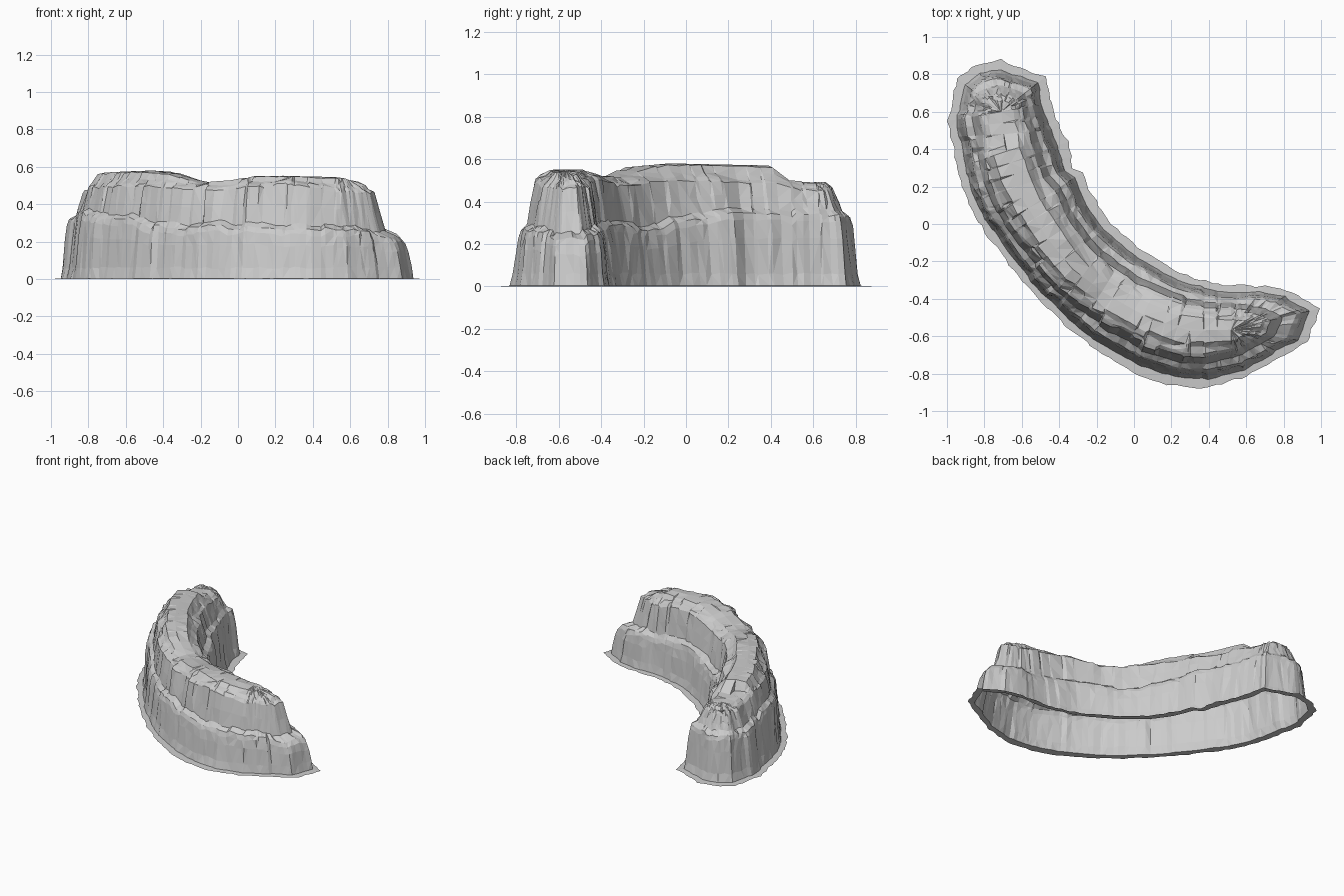
import bpy, bmesh, random
from mathutils import Vector, noise

if "Cube" in bpy.data.objects:
    bpy.data.objects.remove(bpy.data.objects["Cube"])

random.seed(7)

# Footprint of the cliff (skirt edge), clockwise from the west side
OUTLINE = [(-1.0, .55), (-.95, .78), (-.87, .84), (-.71, .88), (-.47, .79), (-.43, .6),
           (-.35, .44), (-.32, .3), (-.27, .28), (-.24, .19), (-.12, 0), (.05, -.14), (.25, -.26),
           (.45, -.32), (.7, -.33), (.85, -.36), (1.0, -.45), (.93, -.63), (.6, -.82),
           (.4, -.88), (.2, -.87), (0, -.8), (-.2, -.68), (-.4, -.52), (-.6, -.31),
           (-.8, -.05), (-.93, .2), (-.97, .4)]
# Ridge line: x, y, top height, rim height, ledge height
SPINE = [(-.71, .6, .49, .465, .33), (-.69, .42, .50, .48, .32), (-.68, .39, .57, .50, .34),
         (-.6, .14, .575, .51, .34), (-.46, -.08, .58, .51, .32), (-.33, -.24, .565, .51, .28),
         (-.17, -.36, .515, .49, .27), (0, -.46, .53, .495, .28), (.1, -.51, .55, .51, .28),
         (.3, -.57, .55, .52, .27), (.52, -.565, .545, .48, .25)]


def resample(points, step, jitter):
    """Walk round a closed outline at roughly even steps."""
    pts = [Vector(p) for p in points]
    out = []
    for a, b in zip(pts, pts[1:] + pts[:1]):
        n = max(1, round((b - a).length / step))
        for i in range(n):
            j = random.uniform(-jitter, jitter) if i else 0
            out.append(a.lerp(b, (i + j) / n))
    return out


def blocks(n, amount):
    """Stepped offsets shared by short runs of columns: vertical rock joints."""
    out = []
    while len(out) < n:
        out += [random.uniform(-amount, amount)] * random.choice((2, 2, 3, 4, 5))
    return out[:n]


edge = resample(OUTLINE, .036, .3)
# Ridge samples that both sides of the cliff meet at
spine = []
for a, b in zip(SPINE, SPINE[1:]):
    n = max(1, round((Vector(b[:2]) - Vector(a[:2])).length / .065))
    spine += [[p + (q - p) * i / n for p, q in zip(a, b)] for i in range(n)]
spine.append(list(SPINE[-1]))

n = len(edge)
low, high, cap = blocks(n, .035), blocks(n, .05), blocks(n, .03)
sag = blocks(n, .012)

# Each column climbs from skirt to ridge: (inward fraction, height)
columns = []
for i, e in enumerate(edge):
    s = min(spine, key=lambda q: (Vector(q[:2]) - e).length)
    c = Vector(s[:2])
    top, rim, ledge = s[2:]
    dist = (e - c).length
    scale = min(1, .28 / dist)
    # the long east tip has a lower, wider shelf; the north end leans back more
    tip = min(1, max(0, (dist - .28) / .16)) if s is spine[-1] else 0
    lean = .05 * min(1, max(0, (s[1] - .25) / .2))
    ledge += sag[i] + .02 * noise.noise((e.x * 4, e.y * 4, 1)) - .02 * tip
    rim += sag[i - 3] * .5
    a = low[i] * scale + lean - .06 * tip
    b = high[i] * scale + lean
    d = cap[i]
    z1, z2 = .35 - .1 * tip, .88 - .35 * tip
    prof = [(0, 0), (.16 + a * .6, .003), (.20 + a * .8, .06),
            (.245 + a, ledge * .66), (.28 + a, ledge - .03),
            (.32 + a * .8, ledge), (.43 + b * .6, ledge + .025),
            (.48 + b * .8 + .02 * tip, (ledge + rim) / 2), (.545 + b + .02 * tip, rim - .015),
            (.605 + b * .8 + .02 * tip, rim), (.69 + d, rim + (top - rim) * z1),
            (.77 + d, rim + (top - rim) * z2), (1, top)]
    last = len(prof) - 1
    col = []
    for k, (f, z) in enumerate(prof):
        if 0 < k < last:
            f += random.uniform(-.012, .012) * scale
        p = e.lerp(c, f)
        if 1 < k < last:
            z += random.uniform(-.006, .006)
        if k == 0:
            p += (e - c).normalized() * random.uniform(-.012, .003)
        col.append((p.x, p.y, max(z, 0)))
    columns.append(col)

# Loft the columns into an open-bottomed shell, closed along the ridge
bm = bmesh.new()
grid = [[bm.verts.new(p) for p in col] for col in columns]
for i in range(n):
    l, r = grid[i], grid[(i + 1) % n]
    for k in range(len(l) - 1):
        bm.faces.new((l[k], l[k + 1], r[k + 1], r[k]))
bmesh.ops.remove_doubles(bm, verts=bm.verts, dist=.0008)
bmesh.ops.holes_fill(bm, edges=[g for g in bm.edges if g.is_boundary], sides=8)
bmesh.ops.triangulate(bm, faces=bm.faces)
bmesh.ops.recalc_face_normals(bm, faces=bm.faces)
if sum(f.normal.z * f.calc_area() for f in bm.faces) < 0:
    bmesh.ops.reverse_faces(bm, faces=bm.faces)

mesh = bpy.data.meshes.new("curved_cliff")
bm.to_mesh(mesh)
bm.free()
cliff = bpy.data.objects.new("curved_cliff", mesh)
bpy.context.collection.objects.link(cliff)
